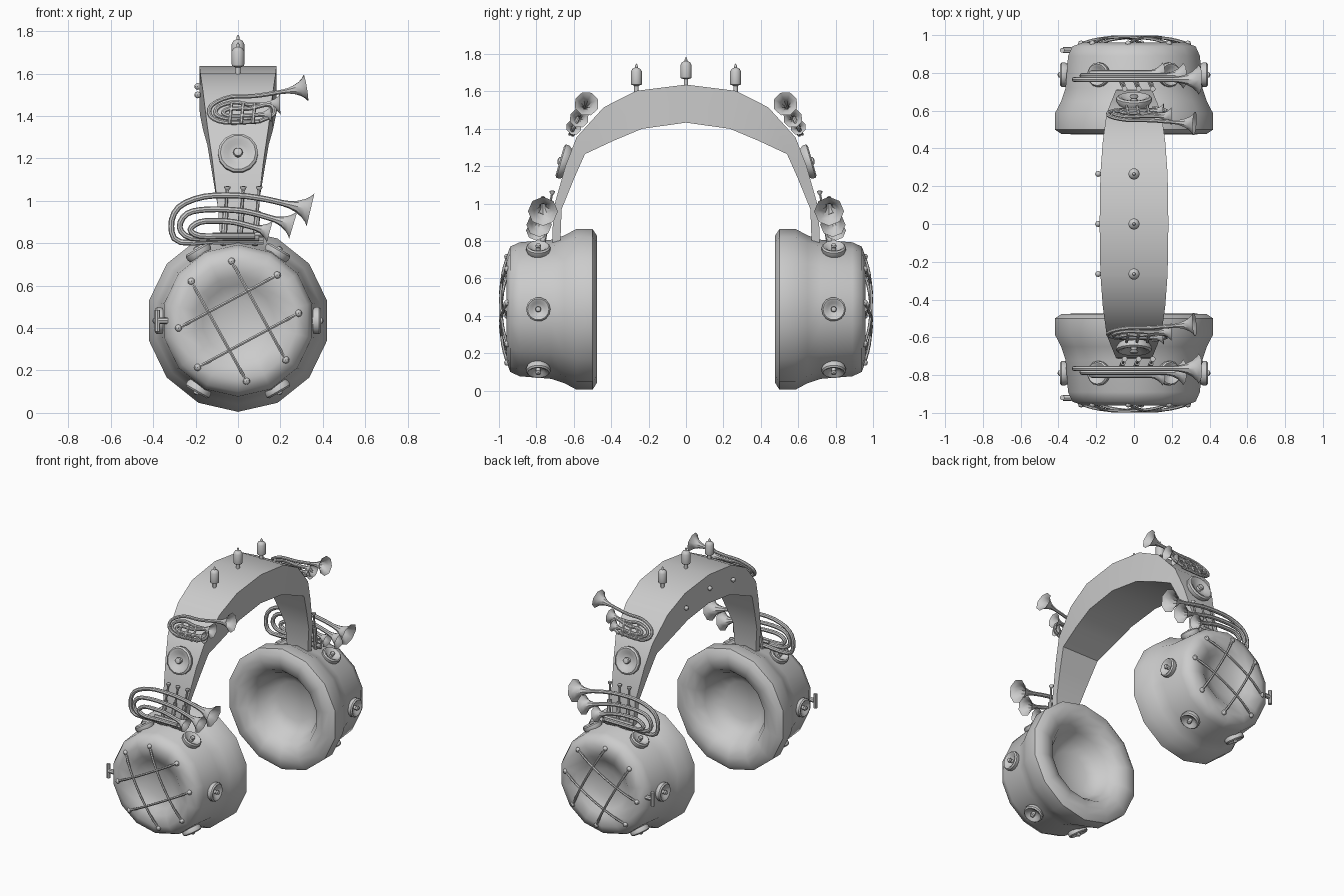
import bpy, bmesh, math
from mathutils import Vector as V

if "Cube" in bpy.data.objects:
    bpy.data.objects.remove(bpy.data.objects["Cube"])


def ring(bm, c, u, v, r, n, phase=0.0):
    if r < 1e-5:
        return [bm.verts.new(c)]
    return [bm.verts.new(c + r * (math.cos(a) * u + math.sin(a) * v))
            for a in (phase + 2 * math.pi * i / n for i in range(n))]


def bridge(bm, a, b):
    n = max(len(a), len(b))
    for i in range(n):
        q = [a[i % len(a)], a[(i + 1) % len(a)], b[(i + 1) % len(b)], b[i % len(b)]]
        q = list(dict.fromkeys(q))
        if len(q) > 2:
            bm.faces.new(q)


def lathe(bm, prof, origin, axis, n=12, phase=0.0):
    """Revolve (radius, height) points around an axis."""
    w = V(axis).normalized()
    up = V((0, 0, 1)) if abs(w.z) < 0.99 else V((1, 0, 0))
    u = up.cross(w).normalized()
    v = w.cross(u)
    rings = [ring(bm, V(origin) + w * h, u, v, r, n, phase) for r, h in prof]
    for a, b in zip(rings, rings[1:]):
        bridge(bm, a, b)


def spline(pts, k):
    pts = [V(p) for p in pts]
    e = [2 * pts[0] - pts[1]] + pts + [2 * pts[-1] - pts[-2]]
    out = []
    for i in range(1, len(e) - 2):
        a, b, c, d = e[i - 1:i + 3]
        for j in range(k):
            t = j / k
            out.append(0.5 * (2 * b + (c - a) * t + (2 * a - 5 * b + 4 * c - d) * t * t
                              + (3 * b - a - 3 * c + d) * t ** 3))
    return out + [pts[-1]]


def sweep(bm, pts, radius, ref, n=8, bell=None, k=3):
    """Tube along a smooth path; an optional bell flares out at the end."""
    path = spline(pts, k)
    rad = [radius] * len(path)
    if bell:
        end, d = path[-1], (path[-1] - path[-2]).normalized()
        for h, f in ((.25, .22), (.5, .34), (.75, .55), (.92, .8), (1, 1)):
            path.append(end + d * h * 1.7 * bell)
            rad.append(max(radius, bell * f))
    prev = None
    for i, p in enumerate(path):
        t = (path[min(i + 1, len(path) - 1)] - path[max(i - 1, 0)]).normalized()
        u = V(ref) - t * t.dot(V(ref))
        u.normalize()
        cur = ring(bm, p, u, t.cross(u), rad[i], n)
        if prev:
            bridge(bm, prev, cur)
        else:
            bm.faces.new(cur)
        prev = cur
    if not bell:
        bm.faces.new(prev)


def ball(bm, c, r):
    lathe(bm, [(r * math.sin(a), -r * math.cos(a)) for a in (math.pi * i / 6 for i in range(7))],
          c, (0, 0, 1), 8)


def disc(bm, c, axis, r):
    """Small dial: raised rim, dished face and centre button."""
    lathe(bm, [(0, -.02), (r * .85, -.02), (r, 0), (r, .018), (r * .88, .026), (r * .7, .022),
               (r * .5, .008), (r * .2, .004), (r * .16, .018), (r * .24, .024),
               (r * .2, .034), (0, .04)], c, axis, 14)


def finish(name, bm, mirror=True, angle=40):
    bmesh.ops.recalc_face_normals(bm, faces=bm.faces)
    me = bpy.data.meshes.new(name)
    bm.to_mesh(me)
    bm.free()
    ob = bpy.data.objects.new(name, me)
    bpy.context.collection.objects.link(ob)
    bpy.ops.object.select_all(action='DESELECT')
    ob.select_set(True)
    bpy.context.view_layer.objects.active = ob
    if mirror:
        m = ob.modifiers.new("mirror", 'MIRROR')
        m.use_axis = (False, True, False)
        m.use_clip = True
    bpy.ops.object.shade_smooth_by_angle(angle=math.radians(angle))
    return ob


CZ = 0.435

# ear cups with padded inner rim and dished outer face
bm = bmesh.new()
lathe(bm, [(0, .66), (.14, .65), (.21, .61), (.24, .55), (.28, .495), (.34, .475), (.395, .477),
           (.43, .50), (.43, .585), (.395, .65), (.372, .72), (.358, .89), (.335, .94),
           (.28, .96), (.21, .945), (.17, .915), (.1, .89), (0, .885)],
      (0, 0, CZ), (0, -1, 0), 14, math.pi / 2)
finish("ear_cups", bm, angle=50)

# dials around each cup
bm = bmesh.new()
for i in range(6):
    a = math.radians(60 * i)
    d = V((math.cos(a), 0, math.sin(a)))
    disc(bm, d * .365 + V((0, -.79, CZ)), d, .065)
finish("cup_dials", bm)

# crossed guard wires on the outer faces
bm = bmesh.new()
for a, b in (((-.22, .62), (.04, .15)), ((-.03, .715), (.225, .25)),
             ((-.28, .40), (.185, .65)), ((-.19, .215), (.285, .47))):
    pts = [(a[0] + (b[0] - a[0]) * t, y, a[1] + (b[1] - a[1]) * t)
           for t, y in ((0, -.955), (.2, -.98), (.5, -.991), (.8, -.98), (1, -.955))]
    sweep(bm, pts, .008, (0, 1, 0), 6)
    ball(bm, pts[0], .017)
    ball(bm, pts[-1], .017)
finish("guard_wires", bm)

# side switches on the cups
bm = bmesh.new()
sweep(bm, [(-.33, -.92, CZ), (-.375, -.92, CZ)], .016, (0, 0, 1), 8, k=1)
sweep(bm, [(-.38, -.92, .385), (-.38, -.92, .485)], .013, (1, 0, 0), 8, k=1)
finish("side_switches", bm)

# headband: half an arch of box sections (outer y z, inner y z, half width)
bm = bmesh.new()
prev = None
for yo, zo, yi, zi, w in ((0, 1.636, 0, 1.433, .182), (-.265, 1.603, -.235, 1.40, .178),
                          (-.44, 1.515, -.39, 1.335, .165), (-.585, 1.355, -.54, 1.265, .145),
                          (-.645, 1.20, -.60, 1.13, .122), (-.71, .97, -.665, .97, .095),
                          (-.715, .78, -.672, .78, .08)):
    cur = [bm.verts.new(p) for p in ((-w, yo, zo), (w, yo, zo), (w, yi, zi), (-w, yi, zi))]
    if prev:
        bridge(bm, prev, cur)
    prev = cur
bm.faces.new(prev)
finish("headband", bm, angle=35)

# dials on the headband
bm = bmesh.new()
disc(bm, (0, -.65, 1.222), (0, -.96, .28), .095)
finish("band_dials", bm)

# lower horns above the cups: (x, z) paths, depth, bell radius
bm = bmesh.new()
lower = (
    ([(.12, .815), (-.05, .815), (-.27, .805), (-.315, .88), (-.28, .97), (-.16, 1.02), (0, 1.025),
      (.12, 1.01), (.21, .99)], -.765, .08),
    ([(.1, .825), (-.05, .825), (-.22, .825), (-.275, .875), (-.24, .94), (-.14, .96), (0, .955),
      (.08, .94), (.15, .92)], -.785, .068),
    ([(.08, .835), (-.05, .835), (-.18, .835), (-.225, .865), (-.18, .9), (-.1, .905), (-.02, .9),
      (.06, .88)], -.80, .055))
for pts, y, r in lower:
    sweep(bm, [(x, y, z) for x, z in pts], .014, (0, 1, 0), 8, r)
finish("lower_horns", bm)

# upper horns lying on the headband
bm = bmesh.new()
upper = (
    ([(.1, 1.375), (-.06, 1.37), (-.13, 1.40), (-.125, 1.45), (-.04, 1.49), (.08, 1.495),
      (.21, 1.515)], 0, .066),
    ([(.06, 1.39), (-.05, 1.387), (-.105, 1.41), (-.09, 1.445), (-.02, 1.465), (.05, 1.455),
      (.11, 1.455)], -.005, .052),
    ([(.1, 1.375), (.17, 1.41), (.15, 1.455), (.05, 1.435), (-.04, 1.435), (-.07, 1.415),
      (-.03, 1.4), (.085, 1.405)], -.012, .042))
for pts, dy, r in upper:
    sweep(bm, [(x, -.605 + dy + (z - 1.37) * .45, z) for x, z in pts], .011, (0, -.9, .4), 8, r)
finish("upper_horns", bm)

# piston valves for both horn groups
bm = bmesh.new()
for i in range(3):
    x = -.05 + .075 * i
    a, b = V((x - .02, -.765, .79)), V((x, -.715, 1.06))
    sweep(bm, [a, a.lerp(b, .6)], .014, (1, 0, 0), 8, k=1)
    sweep(bm, [a, b], .007, (1, 0, 0), 6, k=1)
    lathe(bm, [(0, 0), (.008, 0), (.015, .012), (.015, .018), (0, .02)], b - V((0, 0, .01)), (0, 0, 1), 8)
    x = -.04 + .055 * i
    sweep(bm, [(x, -.625, 1.365), (x + .01, -.58, 1.46)], .008, (1, 0, 0), 6, k=1)
for z in (.805, .84):
    sweep(bm, [(-.12, -.77, z), (.12, -.77, z)], .012, (0, 1, 0), 6, k=1)
finish("valves", bm)

# glass tubes and edge studs along the top of the headband
bm = bmesh.new()
studs = bmesh.new()
for y, z, sz in ((-.265, 1.60, 1.50), (0, 1.635, 1.54), (.265, 1.60, 1.50)):
    lathe(bm, [(0, -.02), (.012, -.02), (.012, .03), (.028, .036), (.03, .045), (.03, .105),
               (.022, .12), (.008, .127), (.006, .14), (0, .15)], (0, y, z), (0, 0, 1), 12)
    ball(studs, (-.19, y, sz), .016)
finish("top_tubes", bm, mirror=False)
finish("edge_studs", studs, mirror=False)
